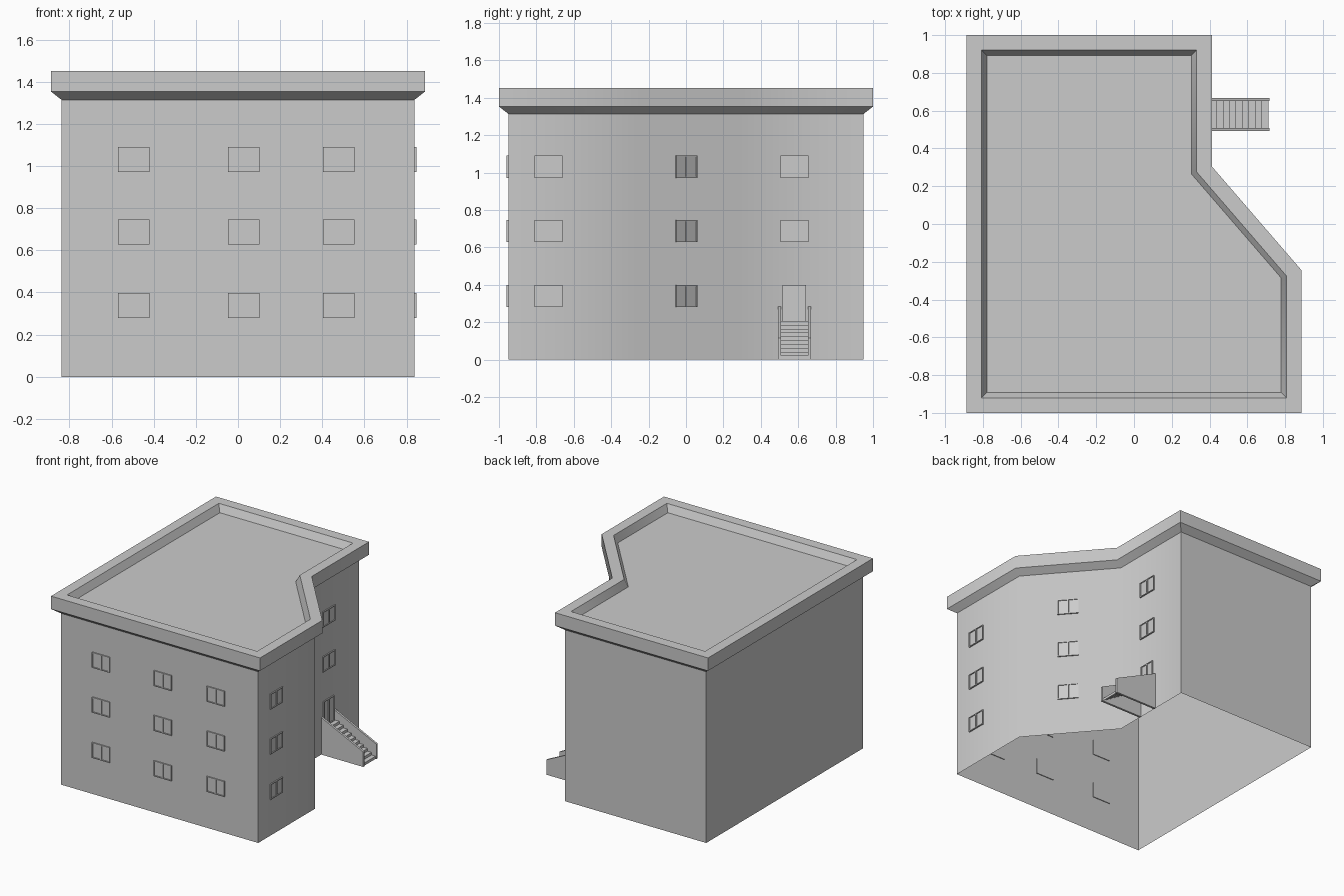
import bpy, bmesh
from math import atan2, pi
from mathutils import Vector, Matrix

if "Cube" in bpy.data.objects:
    bpy.data.objects.remove(bpy.data.objects["Cube"])

# Roof outline, counter-clockwise from above
OUTLINE = [Vector(p) for p in [(-0.887, -1), (0.887, -1), (0.887, -0.245),
                               (0.412, 0.305), (0.412, 1), (-0.887, 1)]]


def inset_outline(d):
    """Mitred inward offset of the roof outline."""
    out, n = [], len(OUTLINE)
    for i, p in enumerate(OUTLINE):
        a = (p - OUTLINE[i - 1]).normalized()
        b = (OUTLINE[(i + 1) % n] - p).normalized()
        na, nb = Vector((-a.y, a.x)), Vector((-b.y, b.x))
        out.append(p + (na + nb) * d / (1 + na.dot(nb)))
    return out


def finish(bm, name, matrix=None, recalc=True):
    if recalc:
        bmesh.ops.recalc_face_normals(bm, faces=bm.faces)
    mesh = bpy.data.meshes.new(name)
    bm.to_mesh(mesh)
    bm.free()
    ob = bpy.data.objects.new(name, mesh)
    bpy.context.collection.objects.link(ob)
    if matrix:
        ob.matrix_world = matrix
    return ob


# Building shell, open underneath: walls, flared cornice, parapet and sunken roof
bm = bmesh.new()
rings = []
for d, z in [(0.05, 0), (0.05, 1.314), (0, 1.353), (0, 1.452), (0.08, 1.452), (0.108, 1.398)]:
    rings.append([bm.verts.new((p.x, p.y, z)) for p in inset_outline(d)])
for lo, hi in zip(rings, rings[1:]):
    for i in range(len(lo)):
        bm.faces.new((lo[i - 1], lo[i], hi[i], hi[i - 1]))
bm.faces.new(rings[-1])
building = finish(bm, "building", recalc=False)
bpy.context.view_layer.objects.active = building
building.select_set(True)
bpy.ops.object.shade_smooth_by_angle(angle=pi / 4)


def window(name, x, y, angle, z0, z1, w, proud=0.009):
    """Framed two-pane window standing slightly proud of the wall."""
    bm = bmesh.new()
    h = z1 - z0
    col = [[bm.verts.new((u * w / 2, -proud, z)) for z in (0, h)] for u in (-1, 0, 1)]
    panes = [bm.faces.new((col[i][0], col[i + 1][0], col[i + 1][1], col[i][1])) for i in (0, 1)]
    # Frame depth, through to the inside of the wall
    border = [e for e in bm.edges if e.is_boundary]
    ext = bmesh.ops.extrude_edge_only(bm, edges=border)["geom"]
    for v in ext:
        if isinstance(v, bmesh.types.BMVert):
            v.co.y = 0.006
    bmesh.ops.holes_fill(bm, edges=[e for e in bm.edges if e.is_boundary], sides=0)
    # Square-edged recesses for the two panes
    bmesh.ops.inset_individual(bm, faces=panes, thickness=0.009)
    for f in panes:
        new = bmesh.ops.extrude_face_region(bm, geom=[f])["geom"]
        for v in new:
            if isinstance(v, bmesh.types.BMVert):
                v.co.y += 0.006
    bmesh.ops.delete(bm, geom=[f for f in panes if f.is_valid], context='FACES')
    finish(bm, name, Matrix.Translation((x, y, z0)) @ Matrix.Rotation(angle, 4, 'Z'))


# Windows on the front, right, slanted and recessed right walls
wall = inset_outline(0.05)
p, q = wall[2], wall[3]
mid = p.lerp(q, p.y / (p.y - q.y))
slant = atan2((q - p).y, (q - p).x)
places = [("front_window", x, -0.95, 0) for x in (-0.495, 0.028, 0.478)]
places += [("right_window", 0.837, -0.735, pi / 2),
           ("slanted_wall_window", mid.x, mid.y, slant),
           ("entrance_side_window", 0.362, 0.58, pi / 2)]
for z0 in (0.28, 0.628, 0.972):
    for name, x, y, a in places:
        if name == "entrance_side_window" and z0 < 0.5:
            continue
        window(name, x, y, a, z0, z0 + 0.118, 0.15)

# Entrance door above the stairs
window("entrance_door", 0.362, 0.578, pi / 2, 0.206, 0.40, 0.125)

# Stepped flight, open underneath
STEPS, RUN, RISE = 10, 0.0342, 0.0206
profile = [(0.712, 0)]
for i in range(STEPS):
    x = 0.712 - i * RUN
    profile += [(x, (i + 1) * RISE), (x - RUN if i < STEPS - 1 else 0.36, (i + 1) * RISE)]
bm = bmesh.new()
sides = [[bm.verts.new((x, y, z)) for x, z in profile] for y in (0.508, 0.652)]
for i in range(len(profile) - 1):
    bm.faces.new((sides[0][i], sides[1][i], sides[1][i + 1], sides[0][i + 1]))
finish(bm, "stair_steps", recalc=False)

# Sloping side walls of the stairs
for y in (0.493, 0.651):
    bm = bmesh.new()
    cheek = [(0.36, 0), (0.718, 0), (0.718, 0.115), (0.36, 0.285)]
    face = bm.faces.new([bm.verts.new((x, y, z)) for x, z in cheek])
    for v in bmesh.ops.extrude_face_region(bm, geom=[face])["geom"]:
        if isinstance(v, bmesh.types.BMVert):
            v.co.y += 0.016
    finish(bm, "stair_side_wall")
